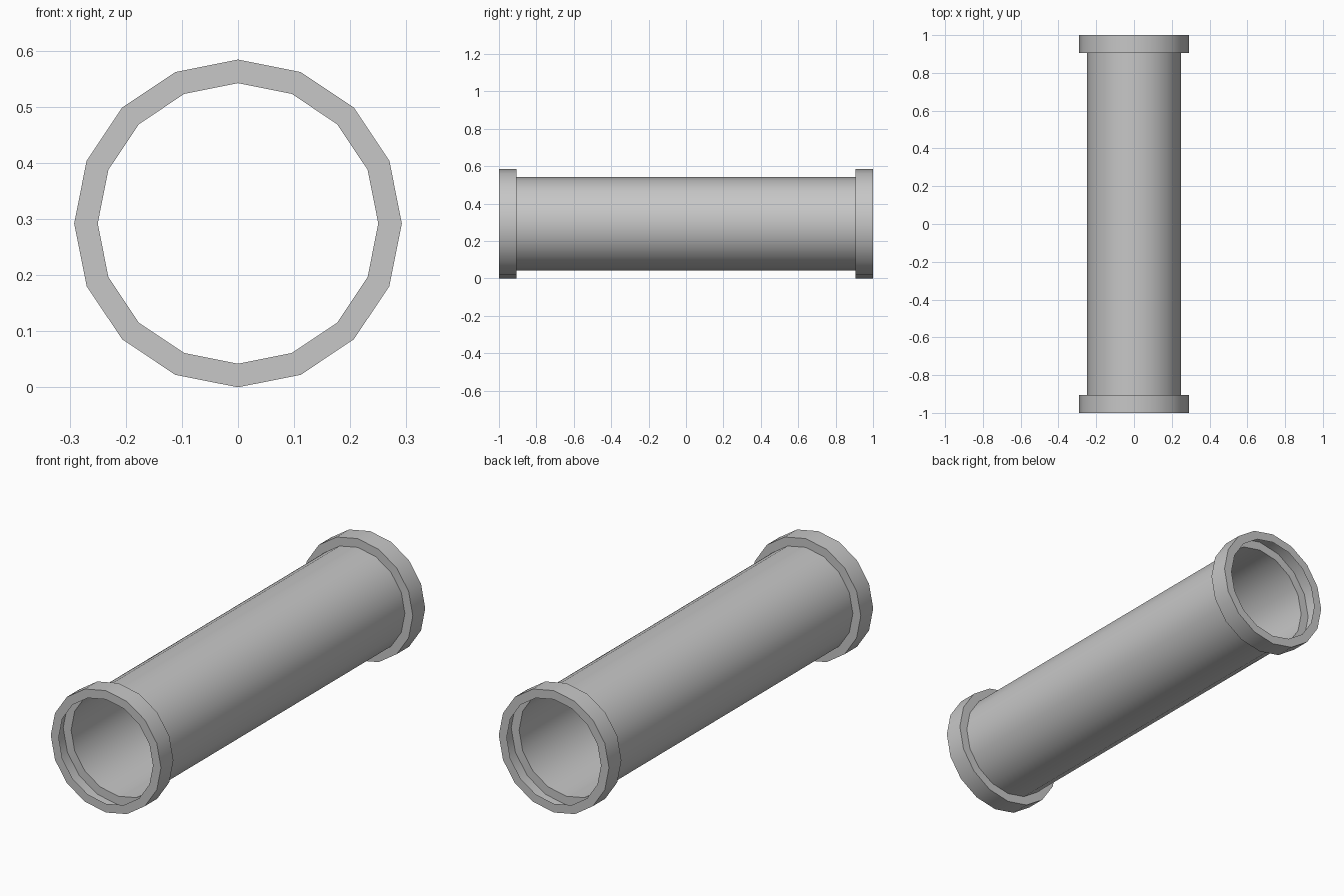
import bpy, bmesh, math
from mathutils import Matrix, Vector

SIDES = 16
PIPE_R, FLANGE_R = 0.25, 0.292
END, INNER = 1.0, 0.906

cube = bpy.data.objects.get("Cube")
if cube:
    bpy.data.objects.remove(cube, do_unlink=True)

grey = bpy.data.materials.new("pipe_grey")
grey.use_nodes = True
colour = (0.57, 0.57, 0.57, 1)
grey.diffuse_color = colour
grey.node_tree.nodes["Principled BSDF"].inputs["Base Color"].default_value = colour


def lathe(name, profile):
    """Spin (radius, y) points around the pipe's long axis."""
    bm = bmesh.new()
    verts = [bm.verts.new((0, y, r)) for r, y in profile]
    edges = [bm.edges.new(pair) for pair in zip(verts, verts[1:])]
    bmesh.ops.spin(bm, geom=verts + edges, cent=(0, 0, 0), axis=(0, 1, 0),
                   angle=math.tau, steps=SIDES, use_merge=True)
    bmesh.ops.remove_doubles(bm, verts=bm.verts, dist=0.0001)
    # Point the walls away from the axis and the end rings away from the middle
    mid = sum(y for r, y in profile) / len(profile)
    for face in bm.faces:
        c = face.calc_center_median()
        face.normal_update()
        outward = Vector((c.x, 0, c.z))
        if abs(face.normal.y) > 0.5:
            outward = Vector((0, c.y - mid, 0))
        if face.normal.dot(outward) < 0:
            face.normal_flip()
    bmesh.ops.translate(bm, verts=bm.verts, vec=(0, 0, FLANGE_R))
    mesh = bpy.data.meshes.new(name)
    bm.to_mesh(mesh)
    bm.free()
    mesh.materials.append(grey)
    obj = bpy.data.objects.new(name, mesh)
    bpy.context.collection.objects.link(obj)
    bpy.ops.object.select_all(action='DESELECT')
    obj.select_set(True)
    bpy.context.view_layer.objects.active = obj
    bpy.ops.object.shade_smooth_by_angle(angle=math.radians(30))
    return obj


# Thin-walled pipe, open through its whole length
lathe("pipe", [(PIPE_R, -INNER), (PIPE_R, INNER)])

# Hollow flange at each end: back ring, rim and front ring
for name, side in (("front_flange", -1), ("back_flange", 1)):
    lathe(name, [(PIPE_R, side * INNER), (FLANGE_R, side * INNER),
                 (FLANGE_R, side * END), (PIPE_R, side * END)])
